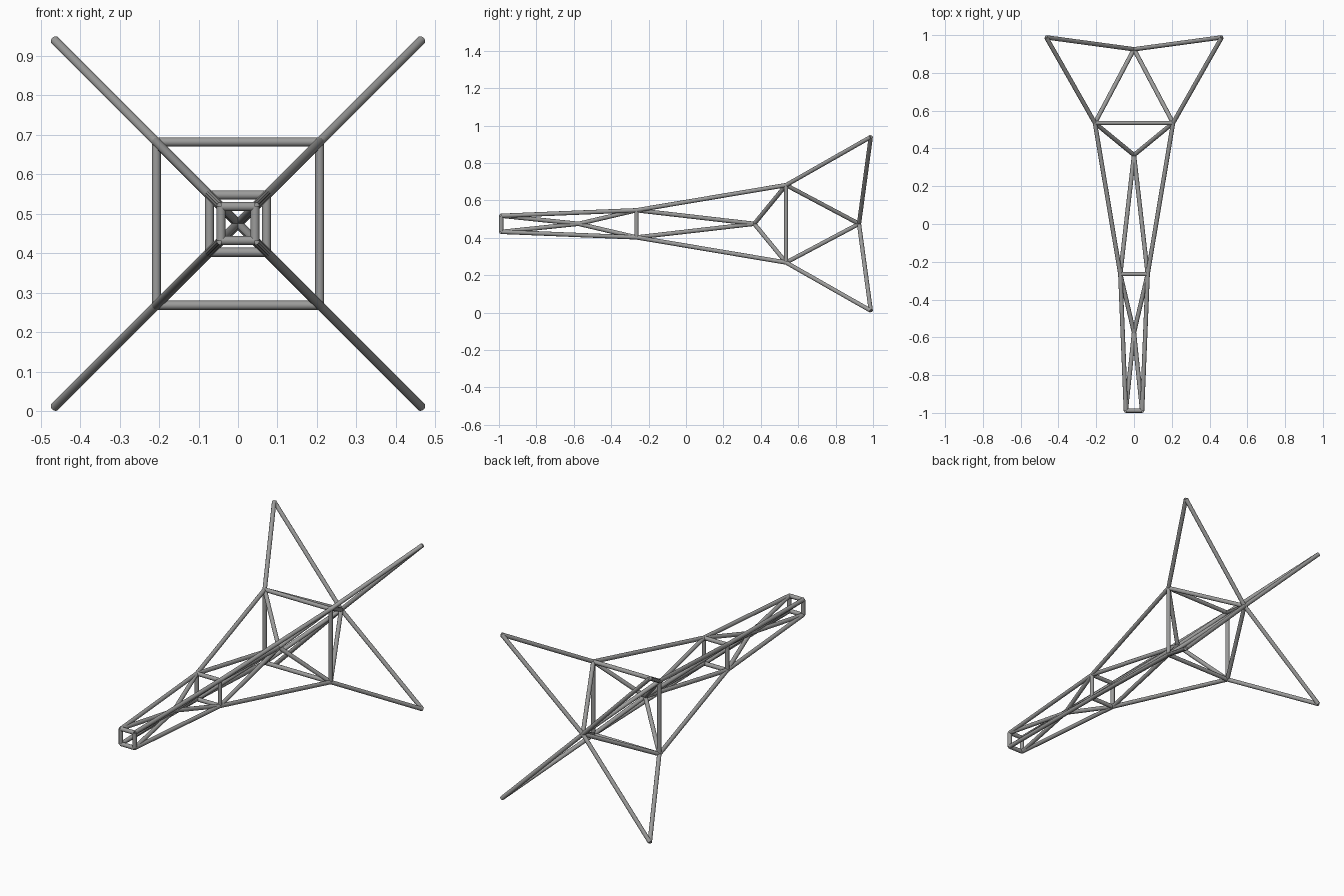
import bpy
import bmesh
from mathutils import Matrix, Vector

cube = bpy.data.objects.get("Cube")
if cube:
    bpy.data.objects.remove(cube, do_unlink=True)

RADIUS = 0.0115
SIDES = 12
MID_Z = 0.475

steel = bpy.data.materials.new("grey steel")
steel.use_nodes = True
color = (0.33, 0.33, 0.325, 1)
steel.diffuse_color = color
steel.node_tree.nodes["Principled BSDF"].inputs["Base Color"].default_value = color


def square(y, half):
    """Four corners of a square frame, in order around the long axis."""
    return [Vector((sx * half, y, MID_Z + sz * half))
            for sx, sz in ((-1, -1), (1, -1), (1, 1), (-1, 1))]


def hub(y):
    """Four copies of a point on the long axis, to pair with corners."""
    return [Vector((0, y, MID_Z))] * 4


def rods(name, starts, ends):
    """Round bars joining each start to its matching end."""
    bm = bmesh.new()
    for a, b in zip(starts, ends):
        d = b - a
        turn = d.to_track_quat('Z', 'Y').to_matrix().to_4x4()
        bmesh.ops.create_cone(bm, cap_ends=True, segments=SIDES,
                              radius1=RADIUS, radius2=RADIUS, depth=d.length,
                              matrix=Matrix.Translation((a + b) / 2) @ turn)
    mesh = bpy.data.meshes.new(name)
    bm.to_mesh(mesh)
    bm.free()
    mesh.materials.append(steel)
    obj = bpy.data.objects.new(name, mesh)
    bpy.context.collection.objects.link(obj)
    bpy.ops.object.select_all(action='DESELECT')
    obj.select_set(True)
    bpy.context.view_layer.objects.active = obj
    bpy.ops.object.shade_smooth_by_angle(angle=0.7)


# Corner stations from the narrow front to the spread rear tips
front = square(-0.988, 0.043)
middle = square(-0.265, 0.0725)
rear = square(0.535, 0.207)
tips = square(0.988, 0.4645)

# Hubs on the long axis
front_hub = hub(-0.575)
middle_hub = hub(0.365)
rear_hub = hub(0.925)

# Square frames
for name, ring in (("front_frame", front), ("middle_frame", middle),
                   ("rear_frame", rear)):
    rods(name, ring, ring[1:] + ring[:1])

# Long corner rails
rods("front_rails", front, middle)
rods("main_rails", middle, rear)
rods("rear_prongs", rear, tips)

# Diagonal braces to the hubs
rods("front_braces", front, front_hub)
rods("front_inner_braces", middle, front_hub)
rods("middle_braces", middle, middle_hub)
rods("middle_inner_braces", rear, middle_hub)
rods("rear_inner_braces", rear, rear_hub)
rods("rear_tip_braces", tips, rear_hub)
